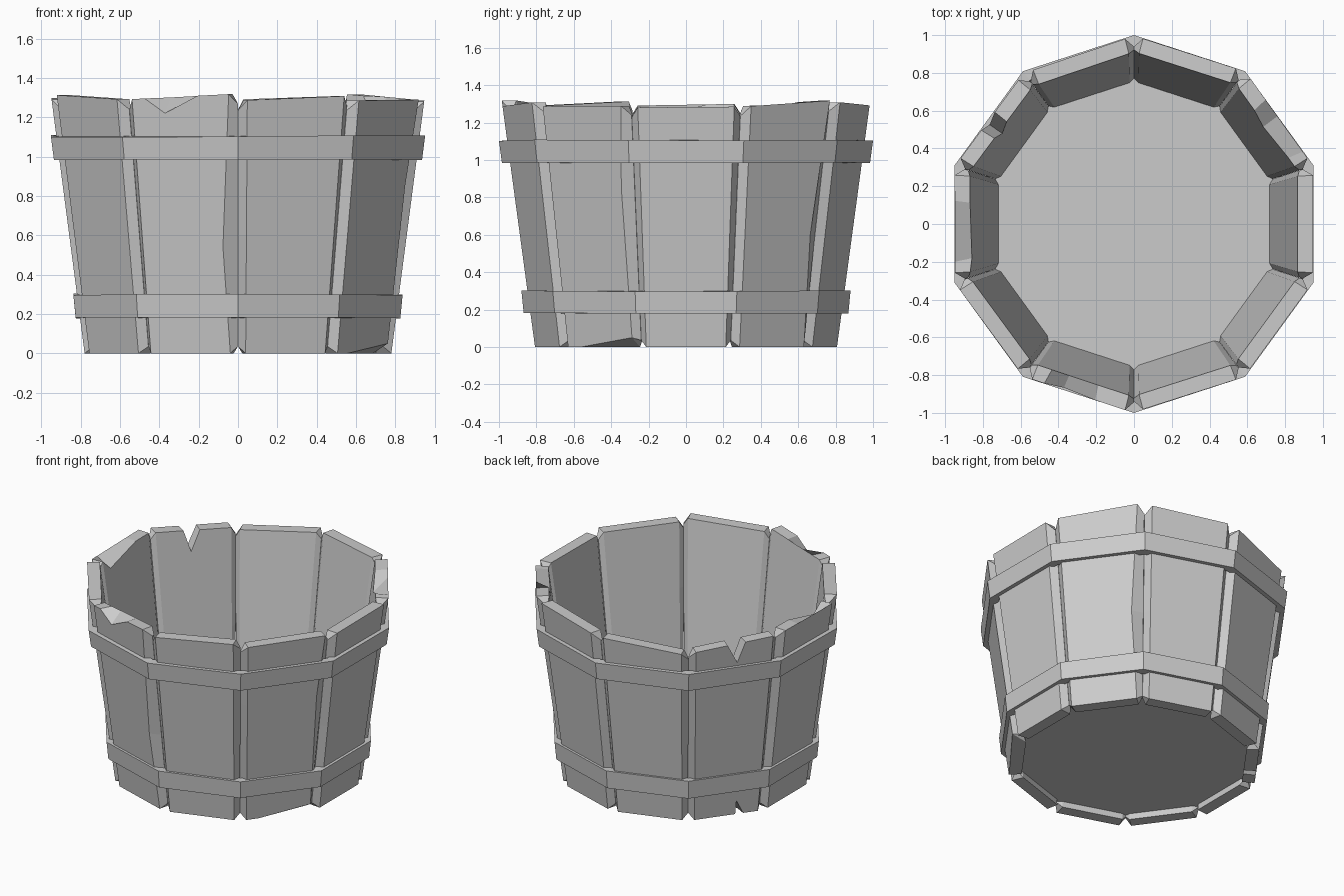
import bpy, bmesh, random
from math import sin, cos, pi

random.seed(4)
cube = bpy.data.objects.get("Cube")
if cube:
    bpy.data.objects.remove(cube, do_unlink=True)

SIDES = 10
STEP = 2 * pi / SIDES
HALF = STEP / 2

mat = bpy.data.materials.new("plain_grey")
mat.use_nodes = True
GREY = (0.6, 0.6, 0.6, 1)
mat.diffuse_color = GREY
mat.node_tree.nodes["Principled BSDF"].inputs["Base Color"].default_value = GREY


def finish(name, bm):
    bmesh.ops.recalc_face_normals(bm, faces=bm.faces)
    mesh = bpy.data.meshes.new(name)
    bm.to_mesh(mesh)
    bm.free()
    mesh.materials.append(mat)
    obj = bpy.data.objects.new(name, mesh)
    bpy.context.collection.objects.link(obj)
    return obj


def radius(z):
    """Outer corner radius of the tapered wall at height z."""
    return 0.82 + 0.137 * z


WALL = 0.085
GROOVE = 0.05        # depth of the outer groove between planks
INNER_SEAM = 0.068   # depth of the seam on the inner face
EDGE = 0.84          # where the outer side chamfer starts
INNER_EDGE = 0.9     # where the inner side chamfer starts


def stave(k, low, high, chips=(), feet=(), nick=None):
    """One plank. chips and feet: (position, outer cut, inner cut) along the
    top and bottom ends; nick: (side, height, width) of a chipped long edge."""
    bm = bmesh.new()
    cuts = {-1: (0.05, 0.05), 1: (0.05, 0.05), -EDGE: (0, 0), EDGE: (0, 0)}
    rises = {-1: (0.035, 0.035), 1: (0.035, 0.035)}
    for f, o, i in chips:
        cuts[f] = (o, i)
    for f, o, i in feet:
        rises[f] = (o, i)
    columns = sorted(set(cuts) | set(rises))
    side, mid, width = nick or (1, 0.6, 0)

    def point(f, z, depth):
        r = radius(z) - depth
        a, u = r * cos(HALF), f * 0.998 * r * sin(HALF)
        c, s = cos(k * STEP), sin(k * STEP)
        return bm.verts.new((a * c - u * s, a * s + u * c, z))

    def column(f, layer):
        top = low + (high - low) * (f + 1) / 2 - cuts.get(f, (0, 0))[layer]
        bottom = rises.get(f, (0, 0))[layer]
        seam, edge = abs(f) == 1, abs(f) == EDGE
        shift = 0
        if layer:
            depth = INNER_SEAM if seam else WALL
            f *= INNER_EDGE / EDGE if edge else 1
        else:
            depth = GROOVE if seam else 0
            shift = side * width if f == side * EDGE else 0
        return [point(f, bottom, depth), point(f - shift, mid, depth),
                point(f, top, depth)]

    outer = [column(f, 0) for f in columns]
    inner = [column(f, 1) for f in columns]
    for j in range(len(columns) - 1):
        for grid in (outer, inner):
            for r in range(2):
                bm.faces.new((grid[j][r], grid[j + 1][r],
                              grid[j + 1][r + 1], grid[j][r + 1]))
        for r in (0, 2):
            bm.faces.new((outer[j][r], outer[j + 1][r],
                          inner[j + 1][r], inner[j][r]))
    for j in (0, -1):
        for r in range(2):
            bm.faces.new((outer[j][r], outer[j][r + 1],
                          inner[j][r + 1], inner[j][r]))
    finish(f"stave_{k + 1}", bm)


def ring(bm, r, z, wobble=0):
    verts = []
    for k in range(SIDES):
        a = k * STEP + HALF
        verts.append(bm.verts.new((r * cos(a), r * sin(a),
                                   z + random.uniform(-wobble, wobble))))
    return verts


def bridge(bm, a, b):
    for k in range(SIDES):
        n = (k + 1) % SIDES
        bm.faces.new((a[k], a[n], b[n], b[k]))


def hoop(name, z0, z1, r0, r1):
    bm = bmesh.new()
    rings = [ring(bm, r0 - 0.06, z0), ring(bm, r0, z0, 0.003),
             ring(bm, r1, z1, 0.006), ring(bm, r1 - 0.06, z1)]
    for i in range(4):
        bridge(bm, rings[i], rings[(i + 1) % 4])
    finish(name, bm)


# Staves, counter-clockwise from the +x side
stave(0, 1.28, 1.285)
stave(1, 1.285, 1.32, chips=[(-0.7, 0, 0), (0.05, 0, 0.1), (0.4, 0, 0)],
      nick=(1, 0.6, 0.13))
stave(2, 1.31, 1.29)
stave(3, 1.285, 1.23)
stave(4, 1.245, 1.29,
      chips=[(-0.15, 0, 0), (0.08, 0.14, 0.14), (0.24, 0, 0)],
      feet=[(0.08, 0, 0), (0.25, 0.1, 0.02), (0.45, 0, 0)])
stave(5, 1.30, 1.29, chips=[(-0.4, 0, 0), (0.65, 0, 0.07)])
stave(6, 1.315, 1.29)
stave(7, 1.29, 1.32,
      chips=[(-0.62, 0, 0), (-0.28, 0.08, 0), (0.3, 0, 0)],
      nick=(1, 0.54, 0.13))
stave(8, 1.285, 1.31)
stave(9, 1.285, 1.29, feet=[(-0.5, 0, 0), (EDGE, 0.05, 0)],
      nick=(1, 0.85, 0.08))

# Hoops
hoop("lower_hoop", 0.18, 0.30, 0.868, 0.88)
hoop("upper_hoop", 0.985, 1.105, 0.984, 1.0)

# Floor panel let into the staves
bm = bmesh.new()
under, over = ring(bm, 0.755, 0.045), ring(bm, 0.77, 0.15)
bridge(bm, under, over)
bm.faces.new(under)
bm.faces.new(over)
finish("floor", bm)
